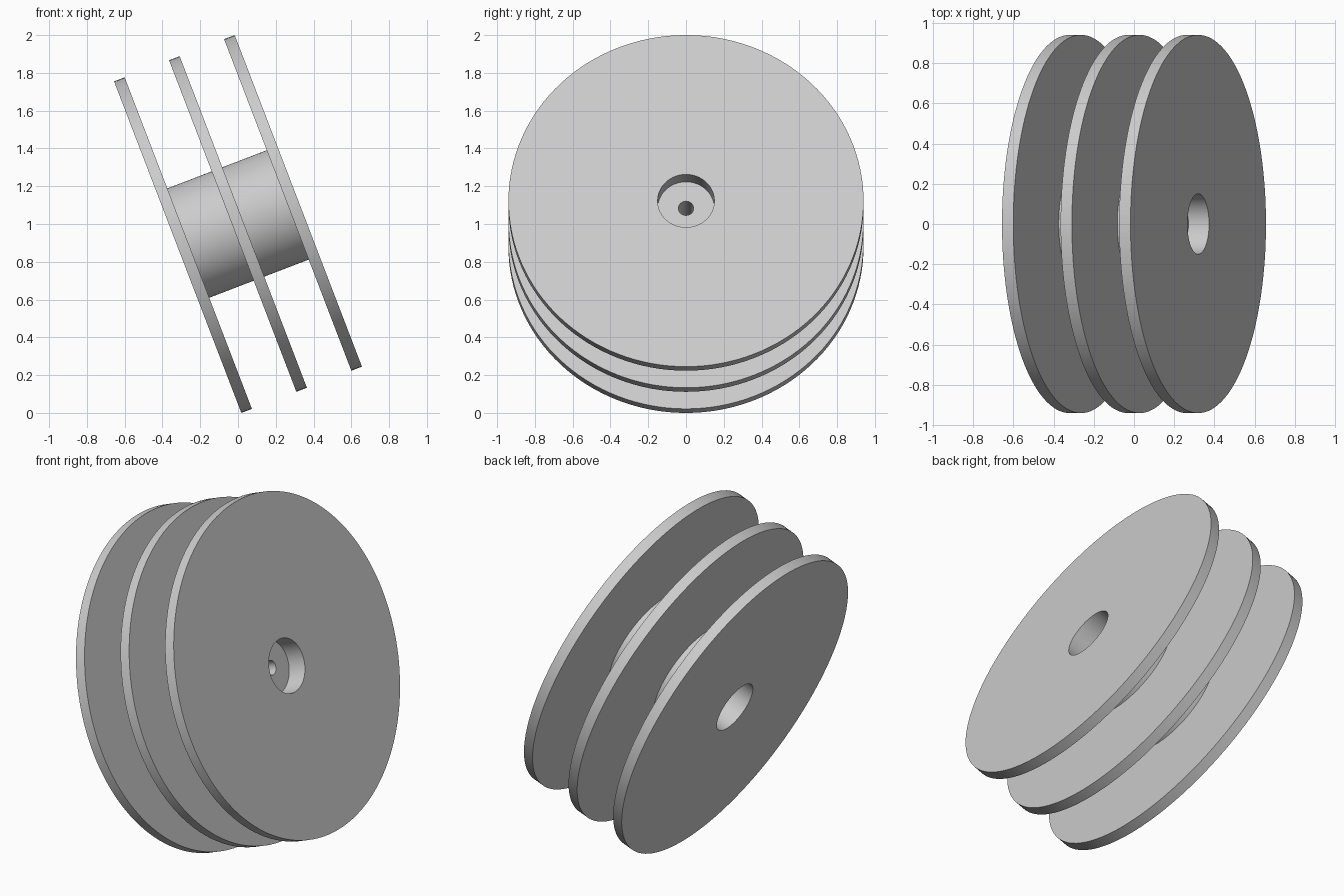
import bpy, bmesh, math
from mathutils import Matrix

cube = bpy.data.objects.get("Cube")
if cube:
    bpy.data.objects.remove(cube, do_unlink=True)

TILT = math.radians(21)
SEGMENTS = 128
FLANGE_R, HUB_R, RECESS_R, BORE_R = 0.94, 0.31, 0.15, 0.04
HALF_LENGTH, THICKNESS, RECESS_DEPTH = 0.342, 0.06, 0.11

# One flat grey for the whole wheel
grey = bpy.data.materials.new("light_grey")
grey.use_nodes = True
colour = (0.6, 0.6, 0.6, 1)
grey.diffuse_color = colour
grey.node_tree.nodes["Principled BSDF"].inputs["Base Color"].default_value = colour

# Half section (along axis, radius): middle flange, hub, outer flange, recess, bore
inner = HALF_LENGTH - THICKNESS
floor = HALF_LENGTH - RECESS_DEPTH
half = [
    (THICKNESS / 2, FLANGE_R), (THICKNESS / 2, HUB_R),
    (inner, HUB_R), (inner, FLANGE_R),
    (HALF_LENGTH, FLANGE_R), (HALF_LENGTH, RECESS_R),
    (floor, RECESS_R), (floor, BORE_R),
]
section = half + [(-x, r) for x, r in reversed(half)]

# Revolve the closed section about the axle
bm = bmesh.new()
verts = [bm.verts.new((x, 0, r)) for x, r in section]
edges = [bm.edges.new((v, verts[i - 1])) for i, v in enumerate(verts)]
bmesh.ops.spin(bm, geom=verts + edges, cent=(0, 0, 0), axis=(1, 0, 0),
               angle=math.tau, steps=SEGMENTS)
bmesh.ops.remove_doubles(bm, verts=bm.verts, dist=0.0001)
bmesh.ops.recalc_face_normals(bm, faces=bm.faces)

# Tilt the axle and raise the wheel to the ground
bm.transform(Matrix.Translation((0, 0, 1)) @ Matrix.Rotation(-TILT, 4, 'Y'))
mesh = bpy.data.meshes.new("triple_flange_wheel")
bm.to_mesh(mesh)
bm.free()
mesh.materials.append(grey)
wheel = bpy.data.objects.new("triple_flange_wheel", mesh)
bpy.context.collection.objects.link(wheel)

bpy.ops.object.select_all(action='DESELECT')
wheel.select_set(True)
bpy.context.view_layer.objects.active = wheel
bpy.ops.object.shade_smooth_by_angle(angle=math.radians(30))
